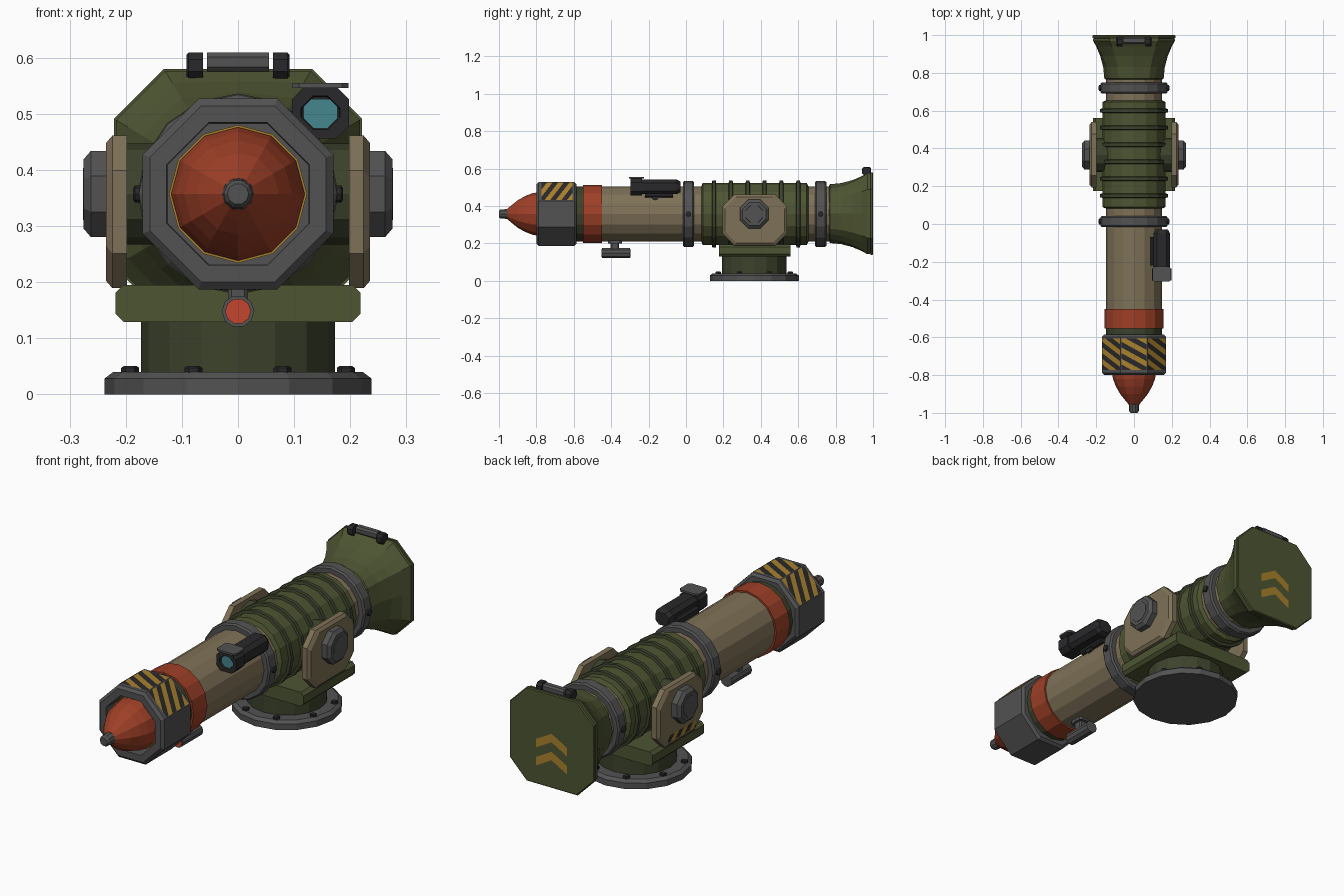
import bpy, bmesh
from math import sin, cos, pi, radians, floor, atan2, degrees
from mathutils import Vector

if "Cube" in bpy.data.objects:
    bpy.data.objects.remove(bpy.data.objects["Cube"])

def mat(name, c):
    m = bpy.data.materials.new(name)
    m.diffuse_color = (*c, 1)
    m.use_nodes = True
    m.node_tree.nodes["Principled BSDF"].inputs["Base Color"].default_value = m.diffuse_color
    return m

GREEN = mat("olive", (0.075, 0.09, 0.032))
DKGREEN = mat("dark_olive", (0.045, 0.055, 0.025))
TAN = mat("tan", (0.21, 0.165, 0.095))
RED = mat("red", (0.34, 0.05, 0.02))
GREY = mat("steel", (0.085, 0.085, 0.085))
DARK = mat("dark_steel", (0.022, 0.022, 0.024))
YELLOW = mat("yellow", (0.40, 0.22, 0.025))
TEAL = mat("lens_teal", (0.06, 0.24, 0.27))
LAMP = mat("lamp_red", (0.55, 0.06, 0.025))
CZ, PY = 0.357, 0.365          # barrel axis height, pedestal centre

def finish(name, bm, *mats):
    me = bpy.data.meshes.new(name)
    bm.to_mesh(me)
    bm.free()
    for m in mats:
        me.materials.append(m)
    ob = bpy.data.objects.new(name, me)
    bpy.context.collection.objects.link(ob)
    return ob

def loft(name, rings, m):
    """Skin equal-sized rings of points and cap both ends."""
    bm = bmesh.new()
    vs = [[bm.verts.new(p) for p in r] for r in rings]
    n = len(vs[0])
    for a, b in zip(vs, vs[1:]):
        for i in range(n):
            bm.faces.new((a[i], a[(i + 1) % n], b[(i + 1) % n], b[i]))
    bm.faces.new(vs[0])
    bm.faces.new(vs[-1])
    bmesh.ops.recalc_face_normals(bm, faces=bm.faces)
    return finish(name, bm, m)

def place(axis, u, v, t):
    return {'x': (t, u, v), 'y': (u, t, v), 'z': (u, v, t)}[axis]

def lathe(name, prof, m, n=16, axis='y', c=(0, CZ), flat=False):
    """Profile of (position, radius) turned about an axis; flat puts a facet on top."""
    ph, k = (pi / n, 1 / cos(pi / n)) if flat else (0, 1)
    return loft(name, [[place(axis, c[0] + r * k * cos(2 * pi * i / n + ph),
                              c[1] + r * k * sin(2 * pi * i / n + ph), t)
                        for i in range(n)] for t, r in prof], m)

def chamfered(c, w, h, k):
    w, h = w / 2, h / 2
    return [(c[0] + x, c[1] + y) for x, y in
            [(w, -h + k), (w, h - k), (w - k, h), (-w + k, h),
             (-w, h - k), (-w, -h + k), (-w + k, -h), (w - k, -h)]]

def slab(name, axis, c, w, h, k, steps, m):
    """Chamfered rectangle extruded through (position, inset) steps."""
    return loft(name, [[place(axis, u, v, t) for u, v in
                        chamfered(c, w - 2 * i, h - 2 * i, k)] for t, i in steps], m)

def stripes(name, o, u, v, w, h, slope, period):
    """Hazard panel: a rectangle cut by diagonals and coloured alternately."""
    o, u, v = Vector(o), Vector(u), Vector(v)
    bm = bmesh.new()
    bm.faces.new([bm.verts.new(o + u * a * w / 2 + v * b * h / 2)
                  for a, b in ((-1, -1), (1, -1), (1, 1), (-1, 1))])
    nrm = v - u * slope
    for i in range(-12, 13):
        bmesh.ops.bisect_plane(bm, geom=bm.verts[:] + bm.edges[:] + bm.faces[:],
                               plane_co=o + v * i * period / 2, plane_no=nrm)
    for f in bm.faces:
        d = (f.calc_center_median() - o).dot(nrm)
        f.material_index = floor(d / (period / 2)) % 2
    return finish(name, bm, DARK, YELLOW)

# Warhead
lathe("warhead", [(-0.955, 0.028), (-0.935, 0.045), (-0.90, 0.073), (-0.86, 0.096),
                  (-0.82, 0.111), (-0.775, 0.119), (-0.64, 0.119)], RED, 12)
lathe("warhead_tip", [(-1.0, 0.019), (-0.992, 0.025), (-0.965, 0.027), (-0.94, 0.03)], GREY, 10)
lathe("warhead_band", [(-0.77, 0.119), (-0.77, 0.123), (-0.74, 0.123), (-0.74, 0.119)], YELLOW, 12)

# Octagonal muzzle with hazard panels on the top three facets
lathe("muzzle", [(-0.585, 0.14), (-0.585, 0.158), (-0.597, 0.17), (-0.788, 0.17),
                 (-0.80, 0.157), (-0.80, 0.127), (-0.63, 0.125)], GREY, 8, flat=True)
for i in (-1, 0, 1):
    a = i * pi / 4
    stripes(f"muzzle_hazard_{i + 2}", (sin(a) * 0.1715, -0.69, CZ + cos(a) * 0.1715),
            (cos(a), 0, -sin(a)), (0, 1, 0), 0.134, 0.165, -0.55, 0.06)

# Barrel
lathe("muzzle_collar", [(-0.60, 0.147), (-0.54, 0.147)], DKGREEN)
lathe("red_band", [(-0.552, 0.148), (-0.552, 0.156), (-0.45, 0.156), (-0.45, 0.148)], RED)
lathe("barrel", [(-0.55, 0.148), (0.78, 0.148)], TAN)
lathe("sleeve", [(0.082, 0.148), (0.09, 0.167), (0.645, 0.167), (0.655, 0.148)], GREEN)
for i in range(6):
    y = 0.15 + 0.09 * i
    lathe(f"sleeve_rib_{i + 1}", [(y - 0.012, 0.165), (y - 0.009, 0.179),
                                  (y + 0.009, 0.179), (y + 0.012, 0.165)], DKGREEN)

# Clamp rings with side bolts
for k, y in enumerate((0.013, 0.72)):
    lathe(f"clamp_ring_{k + 1}", [(y - 0.03, 0.147), (y - 0.03, 0.17), (y - 0.022, 0.177),
                                  (y + 0.022, 0.177), (y + 0.03, 0.17), (y + 0.03, 0.147)], GREY)
    for s in (-1, 1):
        lathe(f"clamp_bolt_{k + 1}_{'L' if s < 0 else 'R'}",
              [(s * 0.165, 0.015), (s * 0.184, 0.015), (s * 0.187, 0.01)], DARK, 8, 'x', (y, CZ))

# Rear flare: round section blending into a chamfered square
H, D = 0.221, 0.353
q = degrees(atan2(D - H, H))
angs = [radians(b + a) for b in (0, 90, 180, 270) for a in (0, q, 45, 90 - q)]
def flare_ring(y, r, t):
    pts = []
    for a in angs:
        c, s = abs(cos(a)), abs(sin(a))
        sq = min(H / max(c, 1e-6), H / max(s, 1e-6), D / (c + s)) * r / H
        R = r * (1 - t) + sq * t
        pts.append((R * cos(a), y, CZ + 0.002 + R * sin(a)))
    return pts
loft("rear_flare", [flare_ring(*p) for p in
     [(0.765, 0.148, 0), (0.77, 0.157, 0), (0.83, 0.163, 0.3), (0.89, 0.179, 0.6),
      (0.94, 0.20, 0.85), (0.97, 0.217, 1), (0.983, 0.217, 1)]], GREEN)
loft("rear_lid", [flare_ring(*p) for p in
     [(0.986, 0.221, 1), (0.996, 0.221, 1), (1.0, 0.217, 1)]], GREEN)
loft("lid_gasket", [flare_ring(*p) for p in [(0.98, 0.212, 1), (0.988, 0.212, 1)]], DARK)

# Lid hinge
slab("hinge_bar", 'x', (0.972, 0.592), 0.036, 0.034, 0.008, [(-0.055, 0), (0.055, 0)], GREY)
for s in (-1, 1):
    slab(f"hinge_knuckle_{'L' if s < 0 else 'R'}", 'x', (0.965, 0.586), 0.05, 0.046, 0.012,
         [(s * 0.062, 0), (s * 0.088, 0), (s * 0.092, 0.004)], DARK)

# Lid chevrons
for k, z in enumerate((0.35, 0.265)):
    bm = bmesh.new()
    p = [bm.verts.new((x, 1.001, z + dz)) for x, dz in
         ((-0.08, -0.04), (0, 0.005), (0.08, -0.04), (0.08, 0), (0, 0.045), (-0.08, 0))]
    bm.faces.new((p[0], p[5], p[4], p[1]))
    bm.faces.new((p[1], p[4], p[3], p[2]))
    bmesh.ops.recalc_face_normals(bm, faces=bm.faces)
    if bm.faces[:][0].normal.y < 0:
        bmesh.ops.reverse_faces(bm, faces=bm.faces)
    finish(f"lid_chevron_{k + 1}", bm, YELLOW)

# Trunnion plates and hubs, both sides
for s, side in ((-1, "L"), (1, "R")):
    slab(f"trunnion_plate_{side}", 'x', (0.367, 0.325), 0.345, 0.272, 0.062,
         [(s * 0.198, 0), (s * 0.224, 0), (s * 0.235, 0.013)], TAN)
    lathe(f"trunnion_axle_{side}", [(s * 0.1, 0.09), (s * 0.2, 0.09)], DKGREEN, 12, 'x', (PY, CZ))
    lathe(f"trunnion_hub_{side}", [(s * 0.23, 0.077), (s * 0.262, 0.077), (s * 0.275, 0.062)],
          GREY, 8, 'x', (PY, CZ), True)
    lathe(f"hub_cap_{side}", [(s * 0.272, 0.048), (s * 0.2765, 0.046)],
          GREY, 8, 'x', (PY, CZ), True)
stripes("plate_hazard", (-0.2362, 0.367, 0.226), (0, -1, 0), (0, 0, 1), 0.21, 0.03, 1.0, 0.07)

# Cradle and pedestal
slab("cradle", 'y', (0, 0.162), 0.436, 0.066, 0.014, [(0.176, 0), (0.56, 0)], GREEN)
lathe("pedestal", [(0.03, 0.173), (0.135, 0.173)], DKGREEN, 16, 'z', (0, PY))
lathe("base_flange", [(0, 0.238), (0.028, 0.238), (0.04, 0.222)], GREY, 16, 'z', (0, PY))
for i in range(8):
    a = pi / 8 + i * pi / 4
    lathe(f"flange_bolt_{i + 1}", [(0.035, 0.016), (0.047, 0.016), (0.05, 0.012)], DARK, 6, 'z',
          (0.208 * cos(a), PY + 0.208 * sin(a)))

# Sight box on the right shoulder
slab("sight_body", 'y', (0.147, 0.502), 0.088, 0.078, 0.018, [(-0.28, 0), (-0.05, 0), (-0.03, 0.01)], DARK)
slab("sight_frame", 'y', (0.147, 0.502), 0.102, 0.092, 0.022,
     [(-0.235, 0), (-0.298, 0), (-0.298, 0.016), (-0.285, 0.018)], DARK)
slab("sight_lens", 'y', (0.147, 0.5), 0.06, 0.052, 0.013, [(-0.28, 0), (-0.29, 0)], TEAL)
slab("sight_hood", 'z', (0.147, -0.265), 0.1, 0.08, 0.012, [(0.546, 0), (0.555, 0)], GREY)
slab("sight_mount", 'y', (0.112, 0.475), 0.05, 0.06, 0.008, [(-0.22, 0), (-0.07, 0)], DARK)
lathe("sight_knob", [(0.08, 0.022), (0.134, 0.022)], DARK, 8, 'x', (-0.165, 0.452))

# Lamp slung under the barrel
lathe("lamp_body", [(-0.45, 0.024), (-0.45, 0.029), (-0.30, 0.029), (-0.298, 0.024)],
      GREY, 10, 'y', (0, 0.148))
lathe("lamp_lens", [(-0.453, 0.023), (-0.44, 0.023)], LAMP, 10, 'y', (0, 0.148))
slab("lamp_bracket", 'z', (0, -0.38), 0.036, 0.045, 0.006, [(0.165, 0), (0.225, 0)], GREY)
slab("lamp_bracket_foot", 'z', (0, -0.38), 0.06, 0.075, 0.01, [(0.2, 0), (0.215, 0)], GREY)
